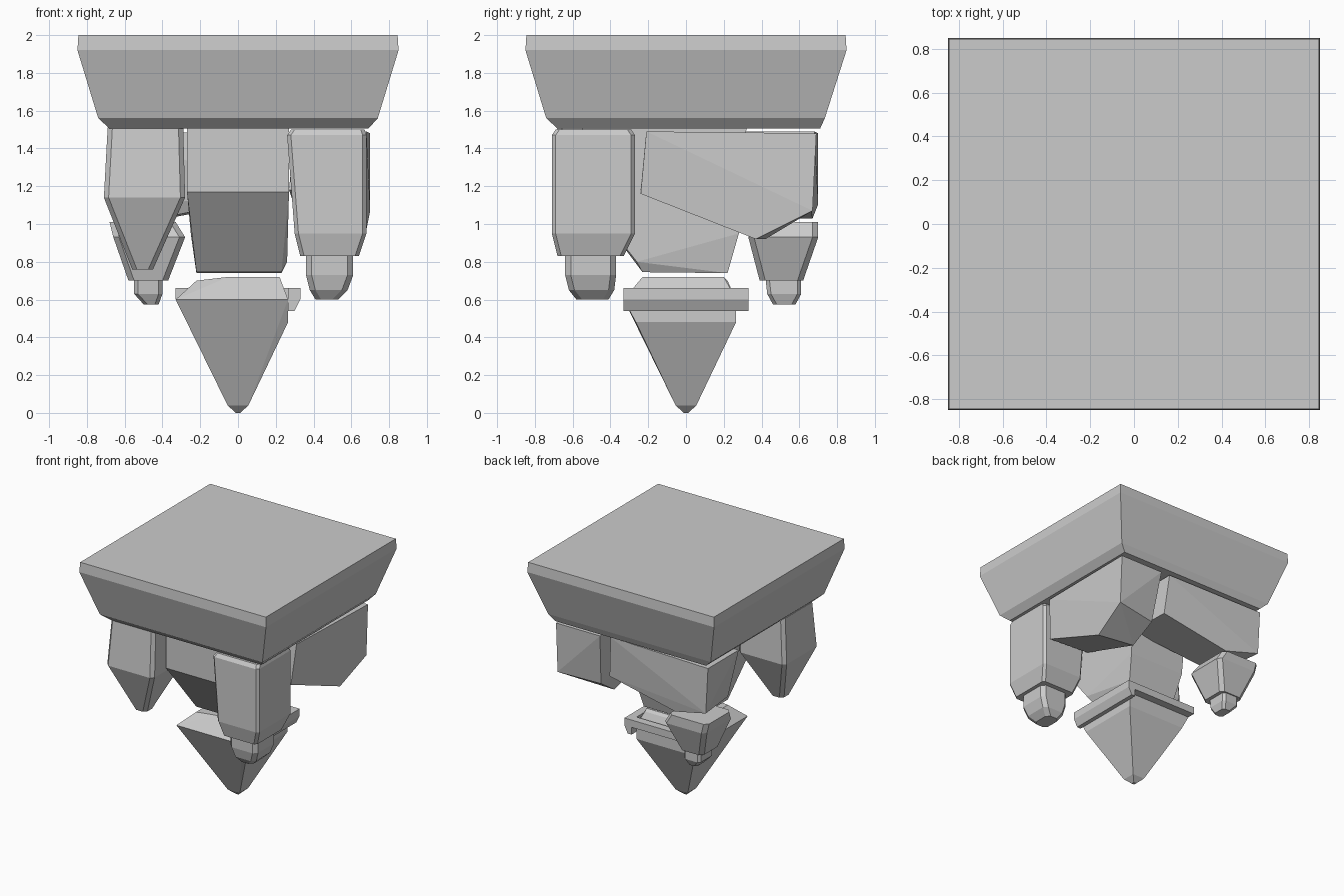
import bpy, bmesh


def hull(name, points):
    """Flat-faced convex chunk around the given points."""
    bm = bmesh.new()
    for p in points:
        bm.verts.new(p)
    res = bmesh.ops.convex_hull(bm, input=bm.verts[:])
    junk = {g for g in res["geom_interior"] + res["geom_unused"]
            if isinstance(g, bmesh.types.BMVert) and g.is_valid}
    bmesh.ops.delete(bm, geom=list(junk), context='VERTS')
    bmesh.ops.dissolve_limit(bm, angle_limit=0.02, verts=bm.verts[:], edges=bm.edges[:])
    bmesh.ops.recalc_face_normals(bm, faces=bm.faces[:])
    me = bpy.data.meshes.new(name)
    bm.to_mesh(me)
    bm.free()
    ob = bpy.data.objects.new(name, me)
    bpy.context.collection.objects.link(ob)
    return ob


def chunk(name, rings, cut=0.0):
    """Rings are (z, x0, x1, y0, y1); cut trims the vertical corners."""
    pts = []
    for z, x0, x1, y0, y1 in rings:
        for x, sx in ((x0, 1), (x1, -1)):
            for y, sy in ((y0, 1), (y1, -1)):
                if cut:
                    pts += [(x + sx * cut, y, z), (x, y + sy * cut, z)]
                else:
                    pts.append((x, y, z))
    return hull(name, pts)


# top slab
chunk("top_slab", [(2, -.845, .845, -.845, .845), (1.92, -.85, .85, -.85, .85),
                   (1.56, -.74, .74, -.74, .735), (1.505, -.68, .69, -.68, .71)])

# front left tapering rock
chunk("front_left_rock", [(1.51, -.69, -.29, -.68, -.28), (1.14, -.71, -.28, -.71, -.27),
                          (.76, -.56, -.45, -.56, -.45)], .025)

# front right pillar and its tip
chunk("front_right_rock", [(1.5, .28, .67, -.69, -.29), (1.47, .26, .68, -.71, -.27),
                           (.95, .30, .68, -.71, -.27), (.83, .33, .64, -.68, -.33)], .02)
chunk("front_right_tip", [(.85, .36, .61, -.64, -.37), (.73, .36, .61, -.64, -.37),
                          (.65, .38, .58, -.62, -.38), (.60, .41, .53, -.58, -.41)], .03)

# central core with the undercut front
core = [(-.27, .27, 1.51, -.55), (-.27, .27, 1.17, -.55), (-.22, .26, .80, -.26),
        (-.22, .23, .745, -.23), (-.22, .23, .74, .22), (-.25, .26, .95, .28),
        (-.27, .27, 1.51, .32)]
hull("core_rock", [(x, y, z) for x0, x1, z, y in core for x in (x0, x1)])

# long sloping blocks on the right and the back
block = [(.68, -.21, 1.49), (.30, -.21, 1.49), (.65, -.24, 1.16), (.27, -.24, 1.18),
         (.67, .37, .92), (.36, .42, .92), (.70, .67, 1.07), (.34, .62, 1.05),
         (.70, .69, 1.48), (.30, .69, 1.48)]
hull("right_long_rock", block)
hull("back_long_rock", [(-y, x, z if z > 1.3 else z * .5 + .57) for x, y, z in block])

# hanging back left rock and its tip
chunk("back_left_rock", [(1.01, -.68, -.33, .38, .70), (.93, -.66, -.28, .33, .70),
                         (.70, -.58, -.37, .39, .62)], .03)
chunk("back_left_tip", [(.72, -.55, -.40, .42, .61), (.63, -.55, -.40, .43, .61),
                        (.575, -.50, -.42, .46, .58)], .02)

# bottom spike, cut flat on the right and back, with a raised cap
chunk("spike", [(.60, -.33, .265, -.33, .265), (.48, -.265, .265, -.265, .265),
                (.04, -.055, .055, -.055, .055), (.0, -.012, .012, -.012, .012)])
chunk("spike_cap", [(.60, -.33, .265, -.33, .265), (.70, -.22, .22, -.23, .22),
                    (.72, -.05, .22, -.23, .20)])

# rim strips on the right and back of the spike
hull("right_rim", [(x, y, z) for y in (-.33, .33)
                   for x, z in ((.265, .66), (.33, .66), (.33, .60), (.30, .54), (.265, .54))])
hull("back_rim", [(x, y, z) for x in (-.33, .33)
                  for y, z in ((.265, .66), (.33, .66), (.33, .60), (.265, .60))])
